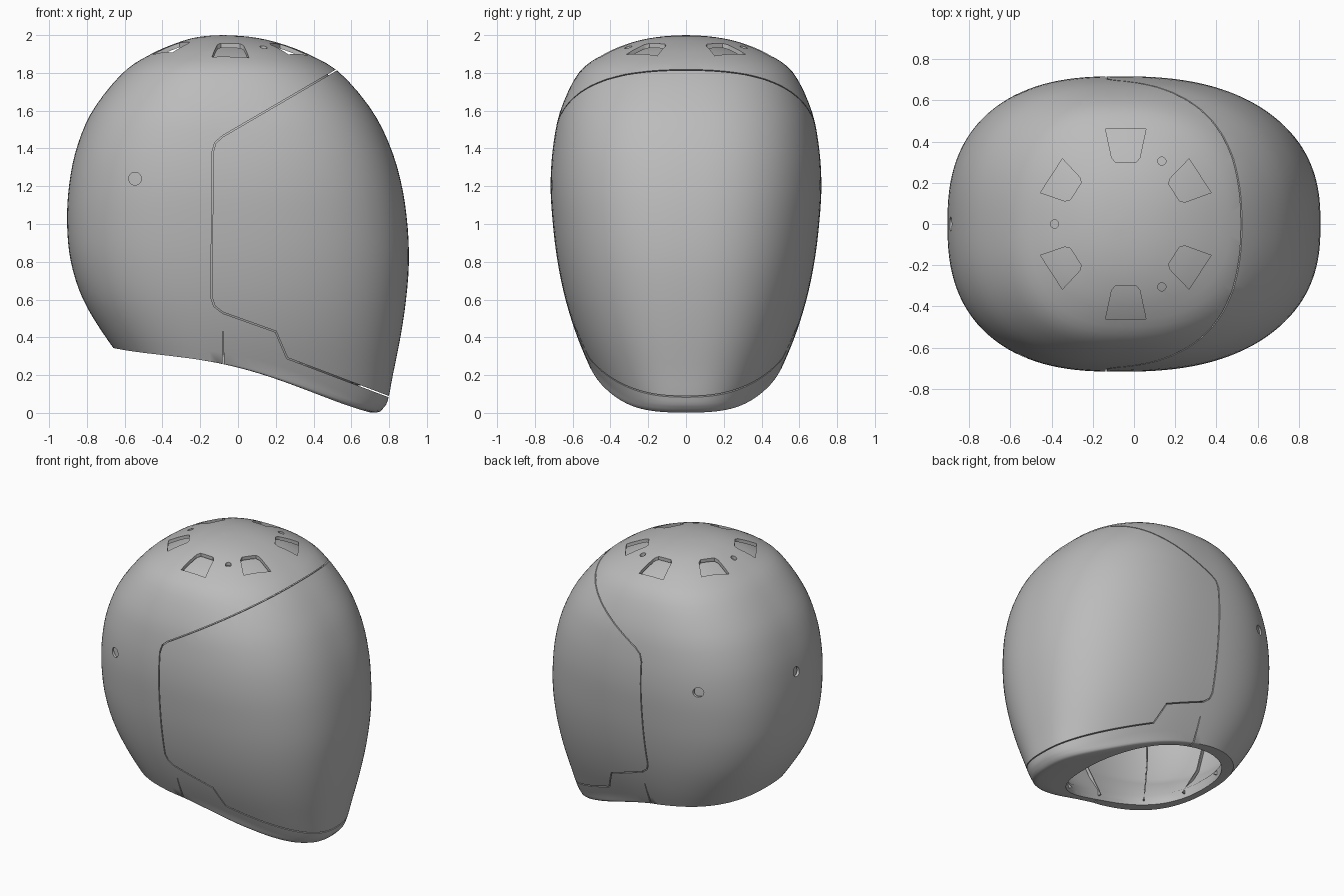
import bpy, bmesh, math
from mathutils import Vector

cube = bpy.data.objects.get("Cube")
if cube:
    bpy.data.objects.remove(cube)

GREY = (0.5, 0.5, 0.5, 1)
mat = bpy.data.materials.new("plain grey")
mat.use_nodes = True
mat.diffuse_color = GREY
mat.node_tree.nodes["Principled BSDF"].inputs["Base Color"].default_value = GREY

# Shell sections: height, rear x, face x, half width
ROWS = [(2, -.08, -.08, 0), (1.99, -.21, .07, .15), (1.96, -.32, .21, .29),
        (1.9, -.46, .37, .435), (1.8, -.61, .54, .568), (1.6, -.77, .71, .665),
        (1.4, -.855, .81, .705), (1.2, -.895, .868, .717), (1, -.905, .897, .705),
        (.8, -.885, .905, .68), (.6, -.82, .89, .638), (.4, -.70, .86, .575),
        (.2, -.55, .82, .49), (.08, -.45, .797, .43), (.03, -.42, .775, .40),
        (0, -.40, .73, .38), (-.1, -.35, .60, .30)]
MID_X, COLS, STEPS = -.08, 128, 44
CORE = Vector((-.05, 0, .95))


def section(s):
    """Smooth interpolation between the shell sections."""
    i = min(int(s), len(ROWS) - 2)
    f = s - i
    p1, p2 = ROWS[i], ROWS[i + 1]
    p0 = ROWS[i - 1] if i else (2, .07, -.23, -.15)
    p3 = ROWS[min(i + 2, len(ROWS) - 1)]
    return [b + f / 2 * (c - a + f * (2 * a - 5 * b + 4 * c - d + f * (3 * (b - c) + d - a)))
            for a, b, c, d in zip(p0, p1, p2, p3)]


def power(v, n):
    return math.copysign(abs(v) ** (2 / n), v)


def skin(t, s, shrink=0):
    """Outer surface point; sections grow squarer below the crown."""
    z, rear, face, half = section(s)
    n = 2.15 + .35 * min(1, s / 6)
    c = math.cos(t)
    reach = face - MID_X if c > 0 else MID_X - rear
    p = Vector((MID_X + reach * power(c, n), half * power(math.sin(t), n), z))
    return p.lerp(CORE, shrink)


def rim_height(x):
    return .24 - .25 * x - .25 * x * x + .25 * x ** 4


def chin_lift(x):
    return .035 * max(0, min(1, x / .5 + .3))


def rim_end(t):
    """Section position at which a column meets the slanted rim."""
    lo, hi = 8, len(ROWS) - 1
    for _ in range(30):
        m = (lo + hi) / 2
        p = skin(t, m)
        if p.z > rim_height(p.x) + chin_lift(p.x):
            lo = m
        else:
            hi = m
    return lo


def opening(t, lift=0):
    x = -.085 + .515 * power(math.cos(t), 2.3)
    return Vector((x, .46 * power(math.sin(t), 2.3), rim_height(x) + lift))


def make_object(name, bm):
    bmesh.ops.recalc_face_normals(bm, faces=bm.faces)
    mesh = bpy.data.meshes.new(name)
    bm.to_mesh(mesh)
    bm.free()
    mesh.materials.append(mat)
    ob = bpy.data.objects.new(name, mesh)
    bpy.context.collection.objects.link(ob)
    return ob


def loft(name, columns):
    bm = bmesh.new()
    grid = [[bm.verts.new(p) for p in col] for col in columns]
    for a, b in zip(grid, grid[1:] + grid[:1]):
        for i in range(len(a) - 1):
            bm.faces.new((a[i], a[i + 1], b[i + 1], b[i]))
    bmesh.ops.remove_doubles(bm, verts=bm.verts, dist=1e-5)
    bmesh.ops.dissolve_degenerate(bm, edges=bm.edges, dist=1e-6)
    return make_object(name, bm)


def smooth(ob, angle):
    bpy.ops.object.select_all(action='DESELECT')
    ob.select_set(True)
    bpy.context.view_layer.objects.active = ob
    bpy.ops.object.shade_smooth_by_angle(angle=math.radians(angle))


# Outer shell with its rounded under lip, and the liner that closes it from inside
shell_cols, liner_cols = [], []
for j in range(COLS):
    t = math.tau * (j + .5) / COLS
    end = rim_end(t)
    outer = [skin(t, end * i / STEPS) for i in range(STEPS + 1)]
    inner = [skin(t, end * .93 * i / STEPS, .022) for i in range(STEPS, -1, -1)]
    lip = []
    for f, drop in ((.04, .5), (.1, .2), (.2, 0), (.6, 0)):
        p = outer[-1].lerp(opening(t), f)
        p.z = rim_height(p.x) + drop * chin_lift(p.x)
        lip.append(p)
    shell_cols.append(outer + lip + [opening(t), opening(t, .03)] + inner)
    lining = [skin(t, end * .9 * i / STEPS, .045) for i in range(STEPS, -1, -1)]
    liner_cols.append([opening(t, .01), opening(t, .07)] + lining)
shell = loft("helmet_shell", shell_cols)
liner = loft("inner_liner", liner_cols)

# Cutters for the seams, vents and bolt holes
cut = bmesh.new()


def prism(points, shift):
    face = cut.faces.new([cut.verts.new(p) for p in points])
    made = bmesh.ops.extrude_face_region(cut, geom=[face])["geom"]
    bmesh.ops.translate(cut, vec=shift, verts=[v for v in made if isinstance(v, bmesh.types.BMVert)])


# Visor seam: a thin ribbon following the visor outline, through both sides
path = [Vector(p) for p in ((.64, 1.885), (.5, 1.803), (-.08, 1.465), (-.12, 1.43), (-.135, 1.38),
                            (-.14, .61), (-.125, .565), (-.08, .53), (.2, .43),
                            (.26, .29), (.78, .093), (.95, .03))]
left, right = [], []
for i, p in enumerate(path):
    d_in = (p - path[max(i - 1, 0)]).normalized()
    d_out = (path[min(i + 1, len(path) - 1)] - p).normalized()
    d = (d_in + d_out).normalized()
    n = Vector((-d.y, d.x)) * .0035
    left.append(p + n)
    right.append(p - n)
prism([(p.x, -1, p.y) for p in left + right[::-1]], (0, 2, 0))

# Short cheek seams
for side in (-1, 1):
    prism([(x, side * .47, z) for x, z in ((-.085, .15), (-.073, .15), (-.077, .43), (-.081, .43))],
          (0, side * .5, 0))

# Crown vents: tapered openings around the top
for deg, near, far in ((90, .30, .46), (270, .30, .46), (33, .28, .43),
                       (147, .29, .43), (213, .29, .43), (327, .28, .43)):
    a = math.radians(deg)
    u, v = Vector((math.cos(a), math.sin(a), 0)), Vector((-math.sin(a), math.cos(a), 0))
    base = Vector((-.04, 0, 1.75))
    outline = ((near, -.05), (near + .02, -.068), (far, -.098), (far, .098), (near + .02, .068), (near, .05))
    prism([base + u * r + v * w for r, w in outline], (0, 0, .4))


def bolt(centre, axis, radius):
    q = Vector(axis).to_track_quat('Z', 'Y')
    ring = [Vector(centre) + q @ Vector((radius * math.cos(k * math.tau / 20),
                                         radius * math.sin(k * math.tau / 20), 0)) for k in range(20)]
    prism(ring, Vector(axis) * .5)


# Bolt holes on both sides, the rear and the crown
for side in (-1, 1):
    bolt((-.545, side * .4, 1.24), (0, side, 0), .034)
    bolt((.135, side * .305, 1.75), (0, 0, 1), .02)
bolt((-.7, 0, 1.24), (-1, 0, 0), .034)
bolt((-.385, 0, 1.75), (0, 0, 1), .02)
cutter = make_object("opening_cutter", cut)
cutter.hide_render = True

# Apply the cuts
mod = shell.modifiers.new("openings", 'BOOLEAN')
mod.operation, mod.solver, mod.object = 'DIFFERENCE', 'EXACT', cutter
bpy.context.view_layer.update()
baked = bpy.data.meshes.new_from_object(shell.evaluated_get(bpy.context.evaluated_depsgraph_get()))
shell.modifiers.clear()
shell.data = baked
bpy.data.objects.remove(cutter)
smooth(shell, 42)
smooth(liner, 50)

# Thin ribs lining the inside of the neck opening
bm = bmesh.new()
for k in range(10):
    t = math.tau * (k + .5) / 10
    end = rim_end(t)
    edge = [opening(t, .03)] + [skin(t, end * f, .047) for f in (.88, .8, .7)]
    for a, b in zip(edge, edge[1:]):
        inset = Vector((-math.cos(t), -math.sin(t), 0)) * .025
        bm.faces.new([bm.verts.new(p) for p in (a, b, b + inset, a + inset)])
bmesh.ops.remove_doubles(bm, verts=bm.verts, dist=1e-5)
bmesh.ops.solidify(bm, geom=bm.faces[:], thickness=.008)
make_object("liner_ribs", bm)
